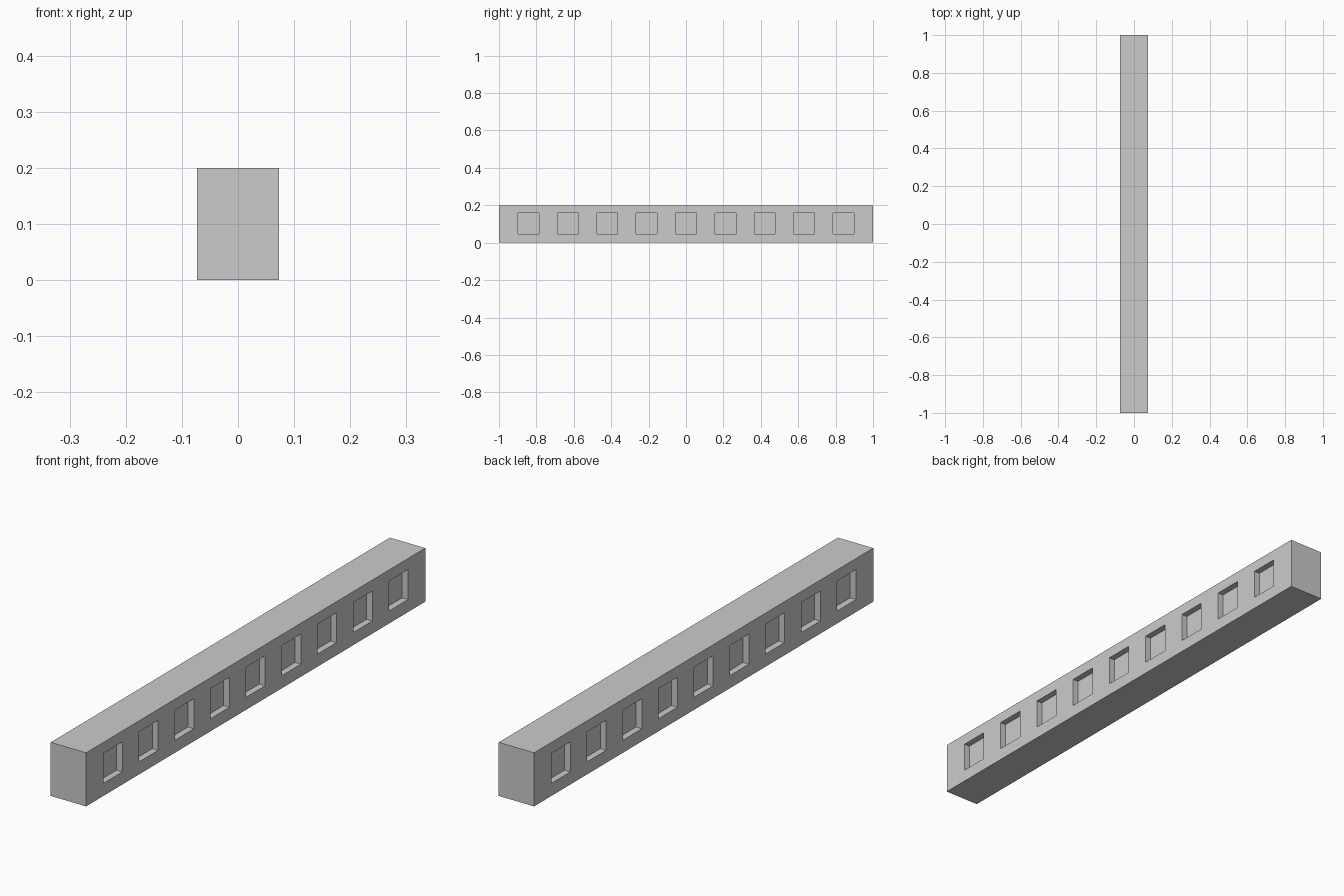
import bpy
import bmesh
from mathutils import Matrix, Vector

if "Cube" in bpy.data.objects:
    bpy.data.objects.remove(bpy.data.objects["Cube"])

WIDTH, LENGTH, HEIGHT = 0.146, 2.0, 0.2
COUNT, PITCH = 9, 0.2105
POCKET, POCKET_Z, DEPTH = 0.112, 0.103, 0.024


def add_box(bm, centre, size):
    matrix = Matrix.Translation(centre) @ Matrix.Diagonal(Vector(size)).to_4x4()
    bmesh.ops.create_cube(bm, size=1, matrix=matrix)


def make_object(name, boxes):
    bm = bmesh.new()
    for centre, size in boxes:
        add_box(bm, centre, size)
    mesh = bpy.data.meshes.new(name)
    bm.to_mesh(mesh)
    bm.free()
    obj = bpy.data.objects.new(name, mesh)
    bpy.context.collection.objects.link(obj)
    return obj


# Solid beam
beam = make_object("beam", [((0, 0, HEIGHT / 2), (WIDTH, LENGTH, HEIGHT))])

# Rows of shallow square pockets on both long sides
pockets = []
for side in (-1, 1):
    for i in range(COUNT):
        y = (i - (COUNT - 1) / 2) * PITCH
        pockets.append(((side * WIDTH / 2, y, POCKET_Z), (2 * DEPTH, POCKET, POCKET)))
cutter = make_object("pocket_cutter", pockets)
cutter.hide_render = True

# Cut the pockets, then discard the cutter
cut = beam.modifiers.new("pockets", 'BOOLEAN')
cut.operation = 'DIFFERENCE'
cut.solver = 'EXACT'
cut.object = cutter
bpy.context.view_layer.objects.active = beam
bpy.ops.object.modifier_apply(modifier=cut.name)
bpy.data.objects.remove(cutter)
